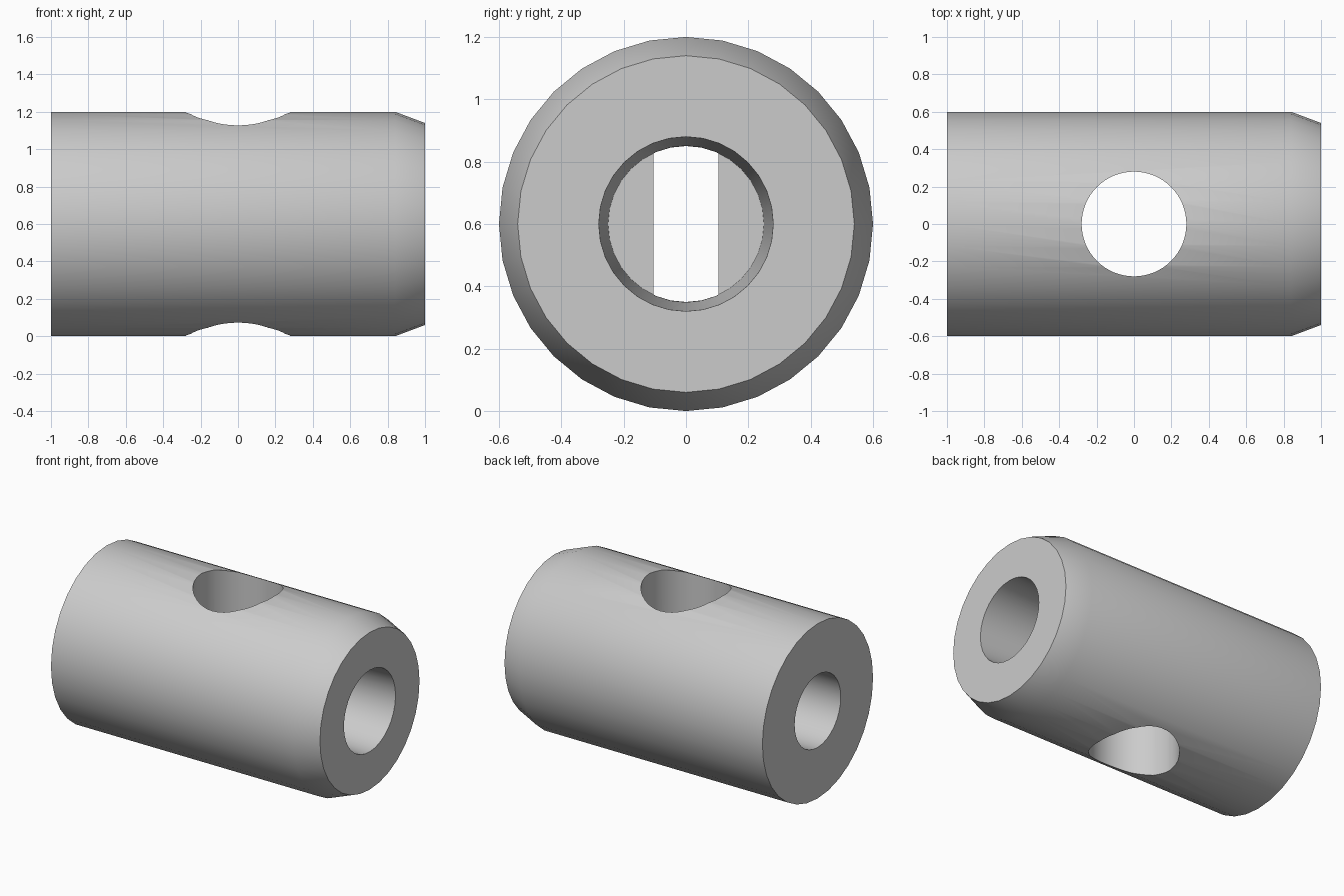
import bpy
import bmesh
from math import radians, tau
from mathutils import Matrix, Vector

SIDES = 32
CENTRE_Z = 0.6

default_cube = bpy.data.objects.get("Cube")
if default_cube:
    bpy.data.objects.remove(default_cube, do_unlink=True)

# One plain grey material
grey = bpy.data.materials.new("plain_grey")
grey.use_nodes = True
colour = (0.6, 0.6, 0.6, 1)
grey.diffuse_color = colour
grey.node_tree.nodes["Principled BSDF"].inputs["Base Color"].default_value = colour


def add_object(name, bm):
    bmesh.ops.recalc_face_normals(bm, faces=bm.faces)
    mesh = bpy.data.meshes.new(name)
    bm.to_mesh(mesh)
    bm.free()
    mesh.materials.append(grey)
    obj = bpy.data.objects.new(name, mesh)
    bpy.context.collection.objects.link(obj)
    return obj


def lathe_x(name, profile):
    """Revolve (x, radius) points about the long axis."""
    bm = bmesh.new()
    verts = [bm.verts.new((x, 0, r)) for x, r in profile]
    edges = [bm.edges.new(pair) for pair in zip(verts, verts[1:])]
    bmesh.ops.spin(bm, geom=verts + edges, cent=(0, 0, 0), axis=(1, 0, 0),
                   angle=tau, steps=SIDES, use_merge=True)
    bmesh.ops.remove_doubles(bm, verts=bm.verts, dist=1e-4)
    bmesh.ops.translate(bm, verts=bm.verts, vec=Vector((0, 0, CENTRE_Z)))
    return add_object(name, bm)


# Barrel with one chamfered end, a straight blind bore and a tapered blind bore
barrel = lathe_x("barrel", [
    (-0.26, 0), (-0.26, 0.25), (-1, 0.25), (-1, 0.6),
    (0.84, 0.6), (1, 0.54), (1, 0.28), (0.26, 0.25), (0.26, 0),
])

# Vertical cross hole, breaking through both bore ends
bm = bmesh.new()
bmesh.ops.create_cone(bm, cap_ends=True, segments=SIDES * 2, radius1=0.28,
                      radius2=0.28, depth=2,
                      matrix=Matrix.Translation((0, 0, CENTRE_Z)))
cutter = add_object("cross_hole_cutter", bm)
cutter.hide_render = True

bpy.ops.object.select_all(action="DESELECT")
barrel.select_set(True)
bpy.context.view_layer.objects.active = barrel
cut = barrel.modifiers.new("cross_hole", "BOOLEAN")
cut.operation = "DIFFERENCE"
cut.solver = "EXACT"
cut.object = cutter
bpy.ops.object.modifier_apply(modifier=cut.name)
bpy.data.objects.remove(cutter, do_unlink=True)

# Smooth walls, crisp rims
bpy.ops.object.shade_smooth_by_angle(angle=radians(30))
